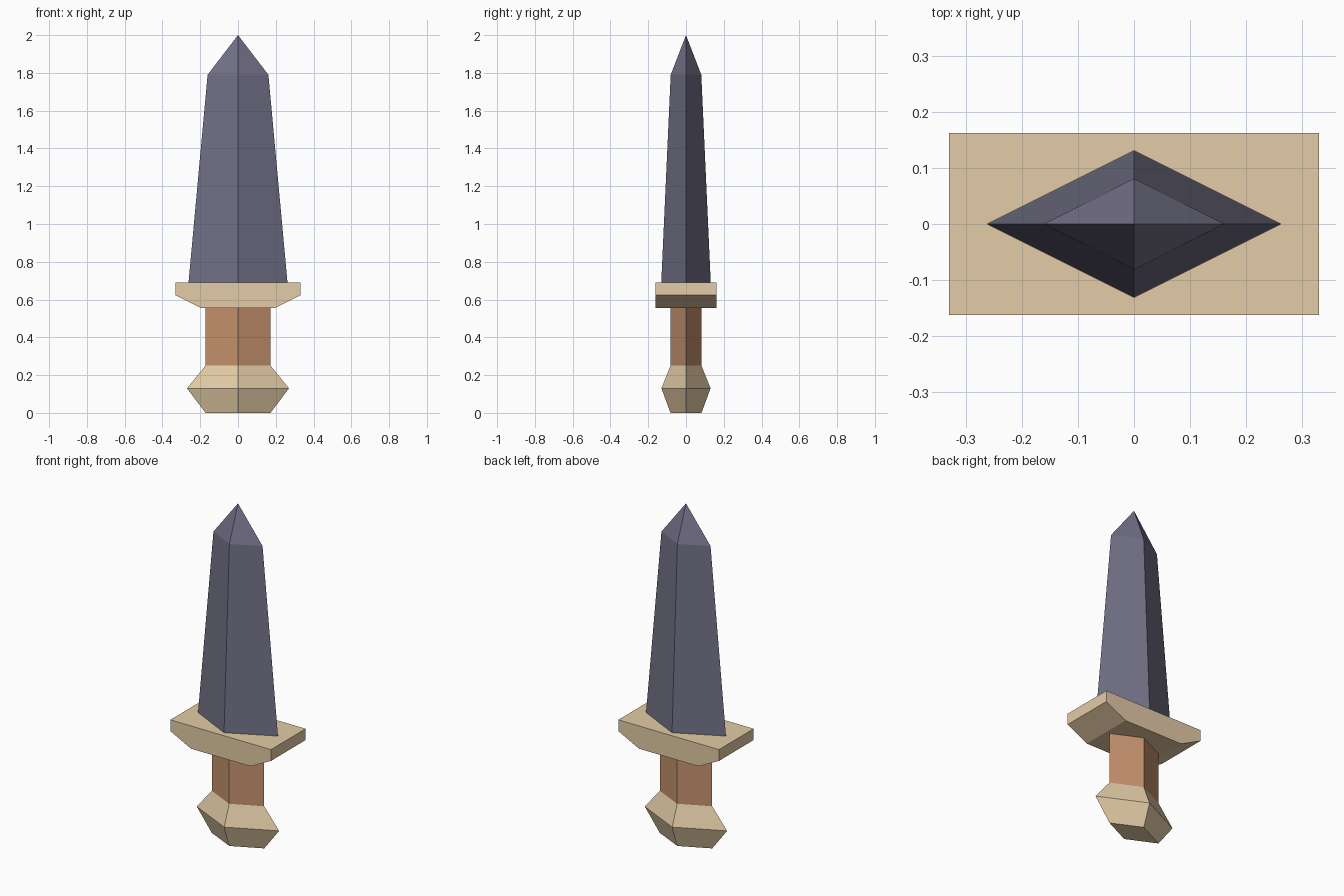
import bpy, bmesh

if "Cube" in bpy.data.objects:
    bpy.data.objects.remove(bpy.data.objects["Cube"])


def material(name, rgb):
    mat = bpy.data.materials.new(name)
    mat.diffuse_color = (*rgb, 1)
    mat.use_nodes = True
    mat.node_tree.nodes["Principled BSDF"].inputs["Base Color"].default_value = mat.diffuse_color
    return mat


STEEL = material("dark_steel", (0.17, 0.163, 0.24))
TAN = material("tan_fitting", (0.77, 0.60, 0.38))
LEATHER = material("leather", (0.56, 0.285, 0.155))


def loft(name, rings, mat):
    """Skin a stack of rings; a one-point ring becomes an apex."""
    bm = bmesh.new()
    loops = [[bm.verts.new(p) for p in ring] for ring in rings]
    for a, b in zip(loops, loops[1:]):
        n = len(a)
        for i in range(n):
            j = (i + 1) % n
            bm.faces.new((a[i], a[j], b[0]) if len(b) == 1 else (a[i], a[j], b[j], b[i]))
    for cap in (loops[0], loops[-1]):
        if len(cap) > 2:
            bm.faces.new(cap)
    bmesh.ops.recalc_face_normals(bm, faces=bm.faces)
    mesh = bpy.data.meshes.new(name)
    bm.to_mesh(mesh)
    bm.free()
    mesh.materials.append(mat)
    obj = bpy.data.objects.new(name, mesh)
    bpy.context.collection.objects.link(obj)
    return obj


def diamond(x, y, z):
    return [(x, 0, z), (0, y, z), (-x, 0, z), (0, -y, z)]


def rectangle(x, y, z):
    return [(x, y, z), (-x, y, z), (-x, -y, z), (x, -y, z)]


# Pommel: flared diamond
loft("pommel", [diamond(0.172, 0.082, 0), diamond(0.27, 0.13, 0.13),
                diamond(0.172, 0.082, 0.25)], TAN)

# Grip: straight diamond column
loft("grip", [diamond(0.172, 0.082, 0.25), diamond(0.172, 0.082, 0.555)], LEATHER)

# Crossguard: slab with sloped lower ends
loft("crossguard", [rectangle(0.195, 0.162, 0.555), rectangle(0.33, 0.162, 0.623),
                    rectangle(0.33, 0.162, 0.69)], TAN)

# Blade: tapering diamond with pointed tip
loft("blade", [diamond(0.262, 0.131, 0.69), diamond(0.161, 0.081, 1.79),
               [(0, 0, 2.0)]], STEEL)
